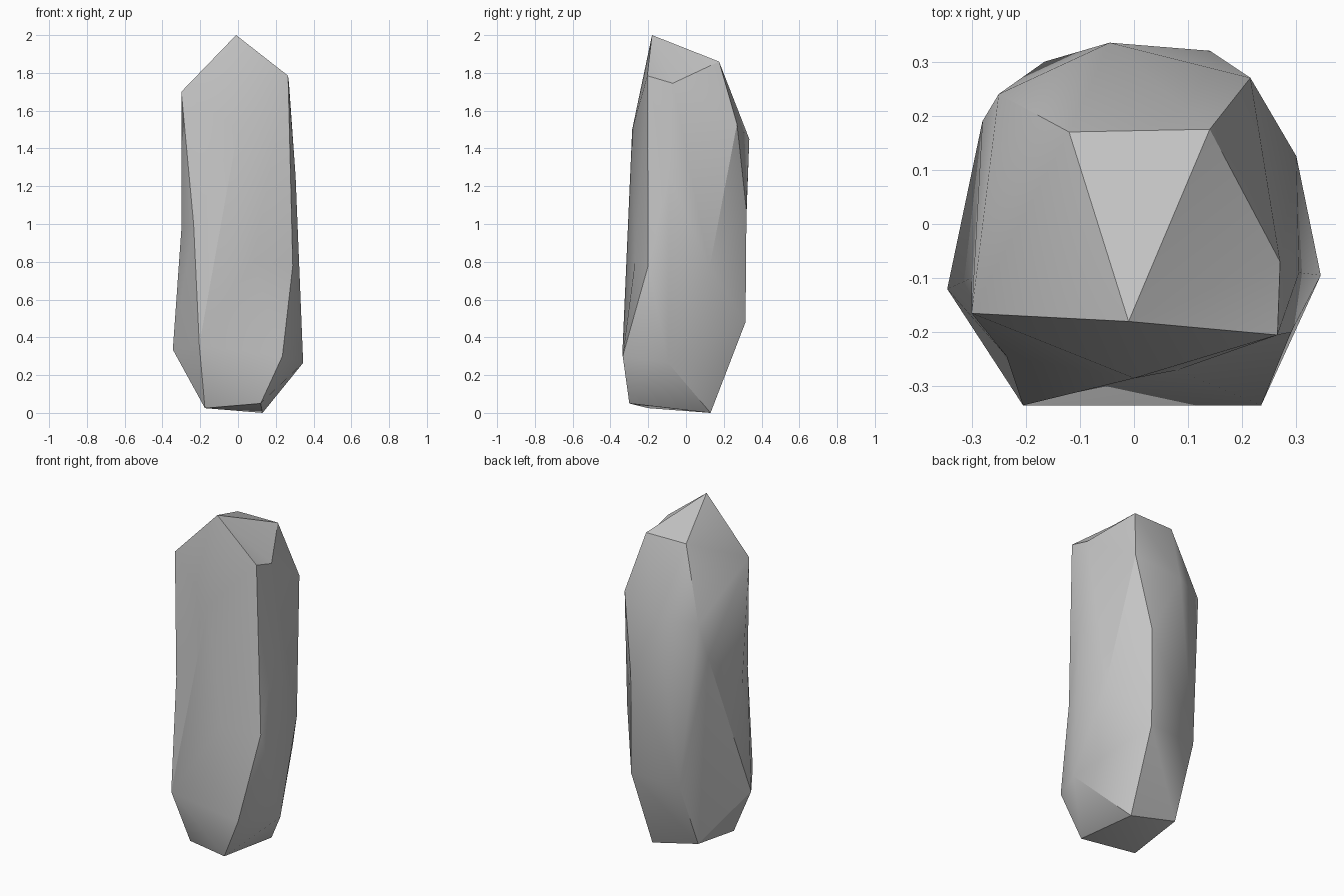
import bpy
import bmesh
import math

old = bpy.data.objects.get("Cube")
if old:
    bpy.data.objects.remove(old, do_unlink=True)

# Corner points of the stone, from the peak down to the base
crown = [(-.01, -.18, 2), (.14, .175, 1.86), (-.12, .17, 1.86),
         (.265, -.205, 1.785), (.27, -.07, 1.745), (-.3, -.165, 1.7)]
shoulder = [(.215, .27, 1.53), (0, -.285, 1.5), (-.045, .335, 1.45),
            (-.25, .24, 1.44), (.305, -.09, 1.25), (-.28, .19, 1.23)]
waist = [(.14, .32, 1.07), (-.235, -.245, 1), (-.3, -.1, .97),
         (.08, -.27, .8), (.29, -.2, .78), (.3, .125, .77)]
foot = [(.14, .315, .48), (-.165, .3, .48), (-.205, -.335, .36),
        (-.345, -.12, .335), (.235, -.335, .3), (.345, -.095, .265)]
base = [(.12, -.3, .05), (-.175, -.2, .025), (-.175, .135, .075), (.13, .13, 0)]


def on_barrel(x, y, z):
    """Spread a point onto a convex barrel, so that pinched corners are kept."""
    radius = (z * (2 - z)) ** .25
    angle = math.atan2(y, x)
    return radius * math.cos(angle), radius * math.sin(angle), z


# Skin the points on the barrel, then move each corner to its true place
bm = bmesh.new()
corners = {bm.verts.new(on_barrel(*p)): p
           for p in crown + shoulder + waist + foot + base}
bmesh.ops.convex_hull(bm, input=list(bm.verts))
for vert, place in corners.items():
    vert.co = place
bmesh.ops.recalc_face_normals(bm, faces=list(bm.faces))

mesh = bpy.data.meshes.new("standing_stone")
bm.to_mesh(mesh)
bm.free()
stone = bpy.data.objects.new("standing_stone", mesh)
bpy.context.collection.objects.link(stone)

# Plain grey rock
grey = bpy.data.materials.new("stone_grey")
grey.use_nodes = True
colour = (.55, .55, .55, 1)
grey.diffuse_color = colour
grey.node_tree.nodes["Principled BSDF"].inputs["Base Color"].default_value = colour
mesh.materials.append(grey)

# Soft shading with crisp ridges
for ob in bpy.context.selected_objects:
    ob.select_set(False)
stone.select_set(True)
bpy.context.view_layer.objects.active = stone
bpy.ops.object.shade_smooth_by_angle(angle=math.radians(30))
